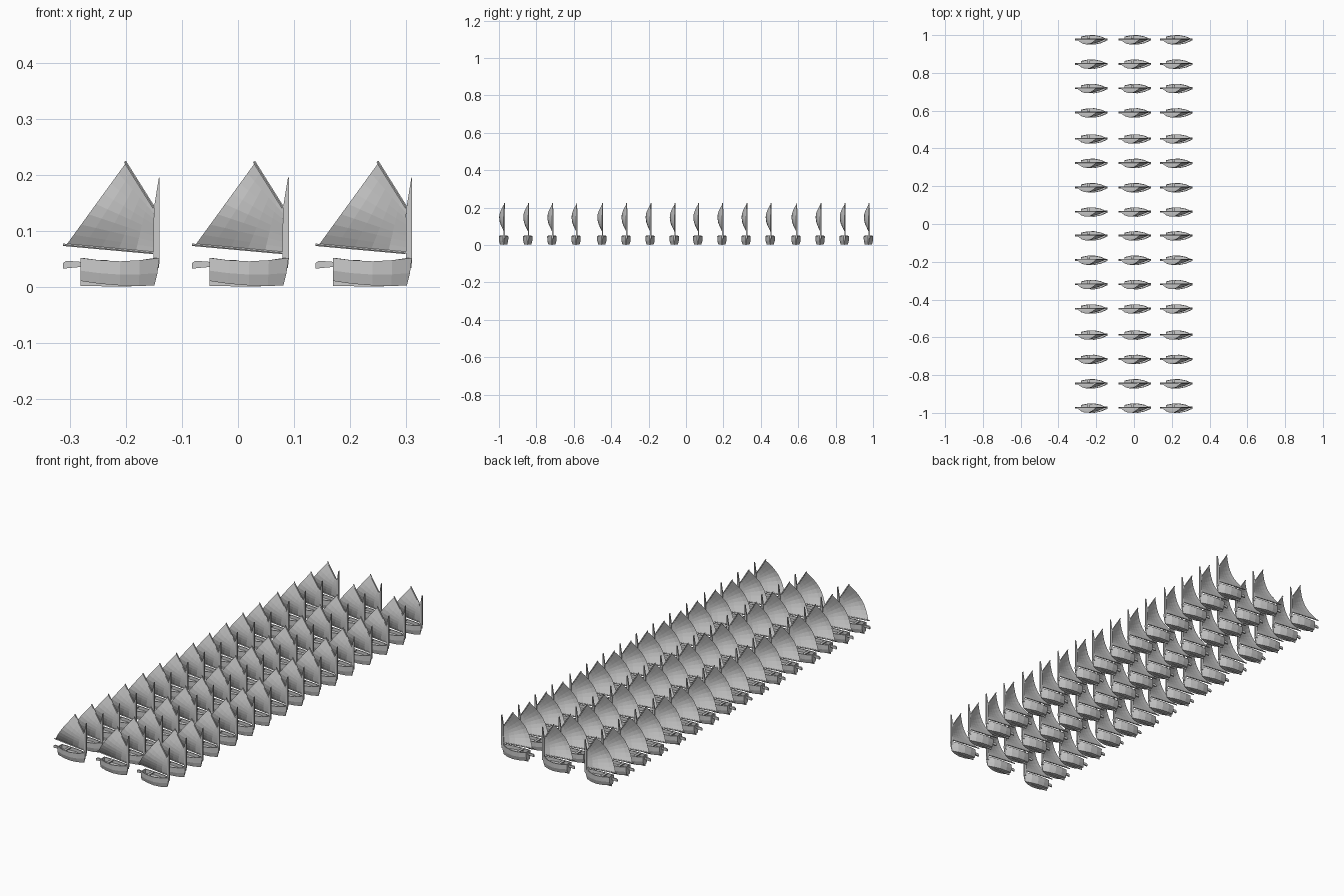
import bpy, math
from mathutils import Vector

if "Cube" in bpy.data.objects:
    bpy.data.objects.remove(bpy.data.objects["Cube"])

# Fleet layout: three files, sixteen ranks in groups of four
FILES = [-0.225, 0.005, 0.225]
HALF = [0.063, 0.192, 0.321, 0.45, 0.588, 0.717, 0.846, 0.975]
RANKS = [-y for y in reversed(HALF)] + HALF
MAST_Y = 0.004
parts = {}


def part(name, verts, faces):
    me = bpy.data.meshes.new(name)
    me.from_pydata([tuple(v) for v in verts], [], faces)
    me.update()
    parts[name] = me


def prism(name, outline, y, t):
    """Side-view (x, z) outline given thickness t across y."""
    n = len(outline)
    verts = [(x, y - t / 2, z) for x, z in outline] + [(x, y + t / 2, z) for x, z in outline]
    faces = [tuple(range(n)), tuple(range(2 * n - 1, n - 1, -1))]
    faces += [(i, i + n, (i + 1) % n + n, (i + 1) % n) for i in range(n)]
    part(name, verts, faces)


def spar(name, a, b, r, sides=6):
    a, b = Vector(a), Vector(b)
    q = (b - a).to_track_quat('Z', 'Y')
    ring = [q @ Vector((r * math.cos(k * math.tau / sides), r * math.sin(k * math.tau / sides), 0))
            for k in range(sides)]
    verts = [a + v for v in ring] + [b + v for v in ring]
    faces = [(k, (k + 1) % sides, (k + 1) % sides + sides, k + sides) for k in range(sides)]
    faces += [tuple(range(sides - 1, -1, -1)), tuple(range(sides, 2 * sides))]
    part(name, verts, faces)


# Hull: stations of x at rim, x at bottom, half width, rim z, bottom half width, bottom z
stations = [(-0.056, -0.056, .017, .052, .011, .011),
            (-0.022, -0.022, .024, .048, .018, .006),
            (0.015, 0.015, .025, .046, .019, .003),
            (0.050, 0.048, .018, .048, .012, .002),
            (0.085, 0.076, .003, .052, .001, .003)]
verts, faces = [], []
for i, (xt, xb, w, zt, wb, zb) in enumerate(stations):
    xm, zm = xb + (xt - xb) * .6, zb + (zt - zb) * .45
    wi = max(w - .004, .001)
    xi = xt + (.004 if i == 0 else -.008 if i == 4 else 0)
    half = [(xi, wi, .032), (xi, wi, zt), (xt, w, zt), (xm, w * .98, zm), (xb, wb, zb)]
    verts += half + [(x, -y, z) for x, y, z in reversed(half)]
for i in range(4):
    for k in range(10):
        a, b = i * 10 + k, i * 10 + (k + 1) % 10
        faces.append((a, b, b + 10, a + 10))
for o in (0, 40):   # transom and stem, outside and inside
    faces += [(o + 2, o + 3, o + 6, o + 7), (o + 3, o + 4, o + 5, o + 6),
              (o + 1, o + 2, o + 7, o + 8), (o, o + 1, o + 8, o + 9)]
part("hull", verts, faces)

# Skeg, rudder, thwart
prism("skeg", [(-.056, .002), (.03, .001), (.05, .003), (.0, .006), (-.056, .013)], 0, .004)
prism("rudder", [(-.087, .033), (-.087, .043), (-.081, .047), (-.055, .045), (-.055, .036)], 0, .006)
prism("thwart", [(-.02, .043), (-.008, .043), (-.008, .048), (-.02, .048)], 0, .04)

# Mast with tapered head
prism("mast", [(.074, .034), (.084, .034), (.0855, .05), (.0855, .195), (.084, .195), (.075, .14)],
      MAST_Y, .007)

# Boom and gaff
tack, throat = Vector((.074, MAST_Y, .061)), Vector((.075, MAST_Y, .142))
clew, peak = Vector((-.081, MAST_Y, .075)), Vector((.025, MAST_Y, .221))
spar("boom", tack, (-.087, MAST_Y, .0755), .0025)
spar("gaff", throat, (.0235, MAST_Y, .224), .0025)

# Sail bellied toward the front
NU, NV = 5, 8
verts, faces = [], []
for i in range(NU + 1):
    for j in range(NV + 1):
        u, v = i / NU, j / NV
        p = tack.lerp(throat, v).lerp(clew.lerp(peak, v), u)
        p.y -= .028 * math.sin(math.pi * v) * math.sin(math.pi * u / 2)
        verts.append(p)
for i in range(NU):
    for j in range(NV):
        a = i * (NV + 1) + j
        faces.append((a, a + 1, a + NV + 2, a + NV + 1))
part("sail", verts, faces)

# Clean normals, then place the whole fleet with shared meshes
import bmesh
for me in parts.values():
    bm = bmesh.new()
    bm.from_mesh(me)
    bmesh.ops.recalc_face_normals(bm, faces=bm.faces)
    bm.to_mesh(me)
    bm.free()
for x in FILES:
    for y in RANKS:
        for name, me in parts.items():
            ob = bpy.data.objects.new(name, me)
            ob.location = (x, y, 0)
            bpy.context.collection.objects.link(ob)
